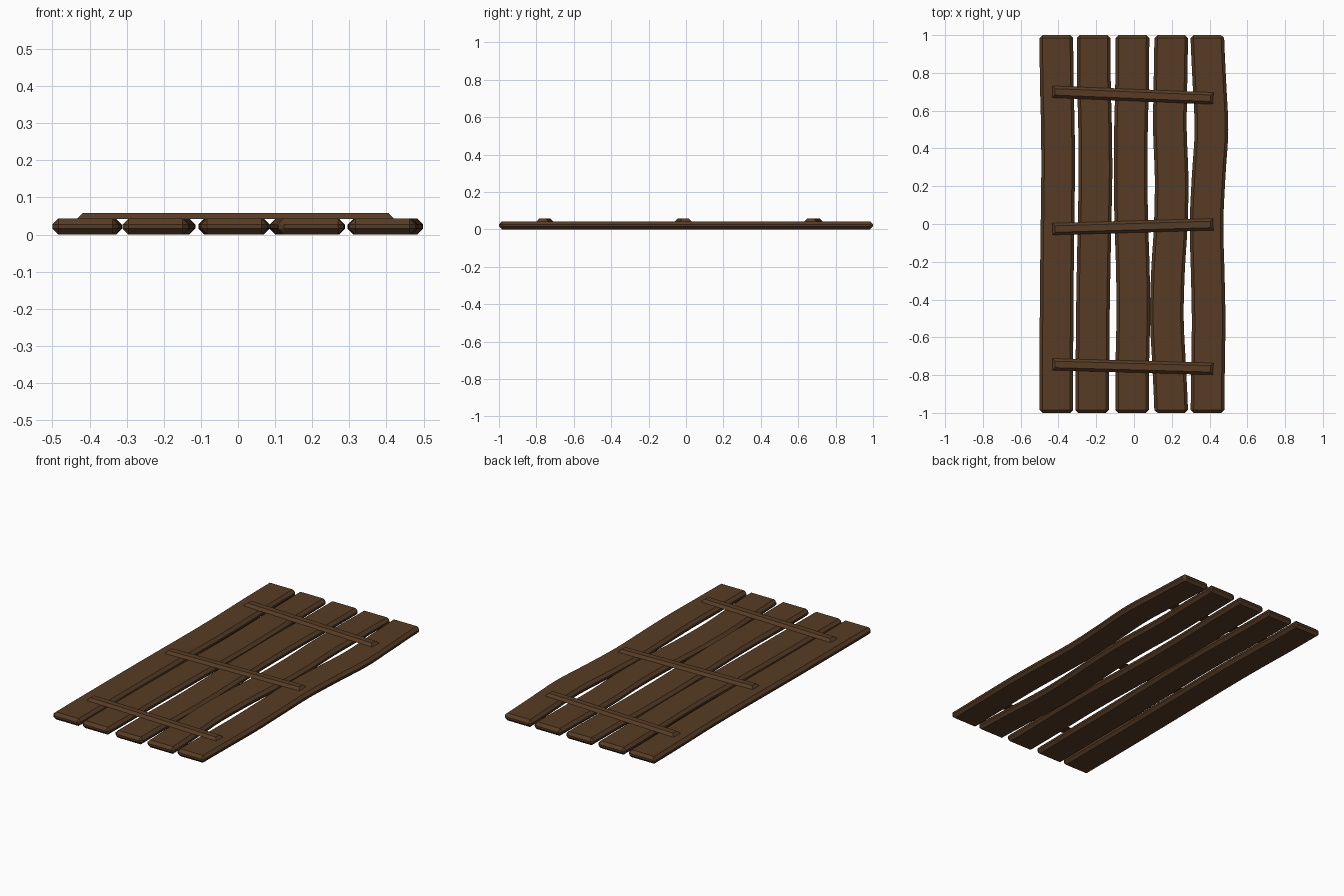
import bpy, bmesh, math
from mathutils import Vector

if "Cube" in bpy.data.objects:
    bpy.data.objects.remove(bpy.data.objects["Cube"])

wood = bpy.data.materials.new("dark brown wood")
wood.diffuse_color = (0.095, 0.045, 0.018, 1)
wood.use_nodes = True
wood.node_tree.nodes["Principled BSDF"].inputs["Base Color"].default_value = wood.diffuse_color

THICK = 0.043    # plank thickness
TOP = 0.058      # top of the battens
HALF_W = 0.089   # half plank width
STEPS = 32       # lengthwise sections per plank


def finish(name, bm):
    bmesh.ops.recalc_face_normals(bm, faces=bm.faces)
    me = bpy.data.meshes.new(name)
    bm.to_mesh(me)
    bm.free()
    me.materials.append(wood)
    ob = bpy.data.objects.new(name, me)
    bpy.context.collection.objects.link(ob)
    return ob


def curve(vals, t):
    # Catmull-Rom interpolation through evenly spaced values
    n = len(vals) - 1
    i = min(int(t * n), n - 1)
    f = t * n - i
    p = [vals[max(0, min(n, i + k))] for k in (-1, 0, 1, 2)]
    return 0.5 * (2 * p[1] + (p[2] - p[0]) * f
                  + (2 * p[0] - 5 * p[1] + 4 * p[2] - p[3]) * f ** 2
                  + (3 * p[1] - p[0] - 3 * p[2] + p[3]) * f ** 3)


def plank(name, centres):
    # rectangle lofted along y with a wavy centre line, then bevelled
    bm = bmesh.new()
    rings = []
    for s in range(STEPS + 1):
        t = s / STEPS
        x, y = curve(centres, t), -1 + 2 * t
        rings.append([bm.verts.new((x + dx, y, z)) for dx, z in
                      ((-HALF_W, 0), (HALF_W, 0), (HALF_W, THICK), (-HALF_W, THICK))])
    for a, b in zip(rings, rings[1:]):
        for k in range(4):
            j = (k + 1) % 4
            bm.faces.new((a[k], a[j], b[j], b[k]))
    bm.faces.new(rings[0])
    bm.faces.new(rings[-1])
    bmesh.ops.recalc_face_normals(bm, faces=bm.faces)
    sharp = [e for e in bm.edges if e.calc_face_angle(0) > math.radians(45)]
    bmesh.ops.bevel(bm, geom=sharp, offset=0.016, segments=1, affect='EDGES')
    finish(name, bm)


def batten(name, y_left, y_right):
    # flat strip with sloping sides and ends
    a, b = Vector((-0.433, y_left, 0)), Vector((0.42, y_right, 0))
    along = (b - a).normalized()
    side = Vector((-along.y, along.x, 0))
    bm = bmesh.new()
    rings = []
    for z, inset in ((THICK - 0.001, 0), (TOP, 0.015)):
        w = 0.032 - inset
        p, q = a + along * inset, b - along * inset
        up = Vector((0, 0, z))
        rings.append([bm.verts.new(v + up) for v in
                      (p - side * w, q - side * w, q + side * w, p + side * w)])
    for k in range(4):
        j = (k + 1) % 4
        bm.faces.new((rings[0][k], rings[0][j], rings[1][j], rings[1][k]))
    for r in rings:
        bm.faces.new(r)
    finish(name, bm)


# plank centre lines, front end (y=-1) to back end (y=1), every 0.25
lines = [
    (-0.411, -0.411, -0.410, -0.408, -0.405, -0.402, -0.403, -0.409, -0.411),
    (-0.222, -0.220, -0.218, -0.214, -0.209, -0.204, -0.206, -0.212, -0.214),
    (-0.010, -0.009, -0.004, -0.006, -0.014, -0.018, -0.016, -0.010, -0.008),
    (0.197, 0.186, 0.174, 0.180, 0.195, 0.199, 0.190, 0.193, 0.197),
    (0.389, 0.392, 0.395, 0.390, 0.384, 0.395, 0.410, 0.399, 0.388),
]
for i, line in enumerate(lines):
    plank(f"plank_{i + 1}", line)

# battens across the planks
batten("batten_back", 0.70, 0.665)
batten("batten_middle", -0.027, -0.002)
batten("batten_front", -0.743, -0.767)
